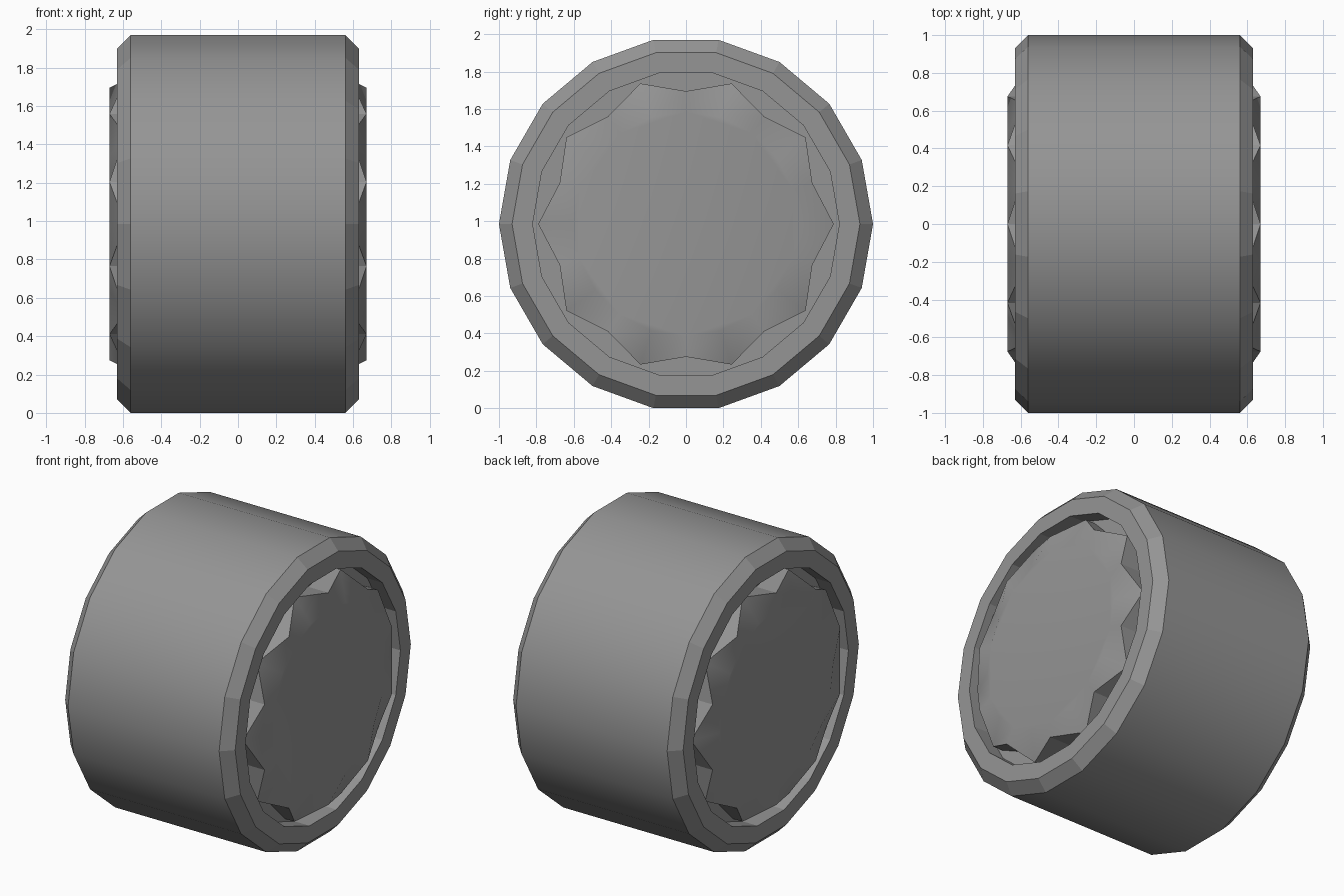
import bpy, bmesh, math

if "Cube" in bpy.data.objects:
    bpy.data.objects.remove(bpy.data.objects["Cube"])

CZ = 0.985          # axle height
FLOOR = 0.52        # depth of the recess beside each hub cap

grey = bpy.data.materials.new("mid_grey")
grey.diffuse_color = (0.3, 0.3, 0.3, 1)
grey.use_nodes = True
grey.node_tree.nodes["Principled BSDF"].inputs["Base Color"].default_value = grey.diffuse_color


def ring(bm, x, radii, n):
    """Ring of n vertices round the x axle; radii (and x) may alternate."""
    xs = x if isinstance(x, tuple) else (x,)
    out = []
    for i in range(n):
        a = 2 * math.pi * i / n
        r = radii[i % len(radii)]
        out.append(bm.verts.new((xs[i % len(xs)], r * math.cos(a), CZ + r * math.sin(a))))
    return out


def bridge(bm, a, b, smooth=False):
    n = len(a)
    for i in range(n):
        j = (i + 1) % n
        bm.faces.new((a[i], a[j], b[j], b[i])).smooth = smooth


def finish(bm, name):
    me = bpy.data.meshes.new(name)
    bm.to_mesh(me)
    bm.free()
    me.materials.append(grey)
    ob = bpy.data.objects.new(name, me)
    bpy.context.collection.objects.link(ob)
    return ob


# Tyre: 18-sided lathe with bevelled shoulders and recessed sides
half = [(FLOOR, 0.6), (FLOOR, 0.82), (0.63, 0.82), (0.63, 0.93), (0.56, 1.0)]
profile = half + [(-x, r) for x, r in reversed(half)]
bm = bmesh.new()
rings = [ring(bm, x, (r,), 18) for x, r in profile]
for k in range(len(rings) - 1):
    bridge(bm, rings[k], rings[k + 1], smooth=(k == 4))
# profile runs from +x to -x, so make the tread face outwards
tread = [f for f in bm.faces if f.smooth][0]
tread.normal_update()
c = tread.calc_center_median()
if tread.normal.y * c.y + tread.normal.z * (c.z - CZ) < 0:
    bmesh.ops.reverse_faces(bm, faces=bm.faces[:])
finish(bm, "tyre")

# Hub caps: ten-pointed domed caps with notched rims
for side, name in ((1, "hub_cap_right"), (-1, "hub_cap_left")):
    bm = bmesh.new()
    star = (0.79, 0.71)
    base = ring(bm, side * (FLOOR - 0.02), star, 20)
    rim = ring(bm, (side * 0.59, side * 0.67), star, 20)
    inner = ring(bm, side * 0.67, (0.6,), 20)
    bridge(bm, base, rim)
    # cap surface: triangles fold down to the star points
    for i in range(20):
        j = (i + 1) % 20
        bm.faces.new((rim[i], rim[j], inner[j])).smooth = True
        bm.faces.new((rim[i], inner[j], inner[i])).smooth = True
    bm.faces.new(inner).smooth = True
    bm.faces.new(base[::-1])
    bmesh.ops.recalc_face_normals(bm, faces=bm.faces[:])
    finish(bm, name)
